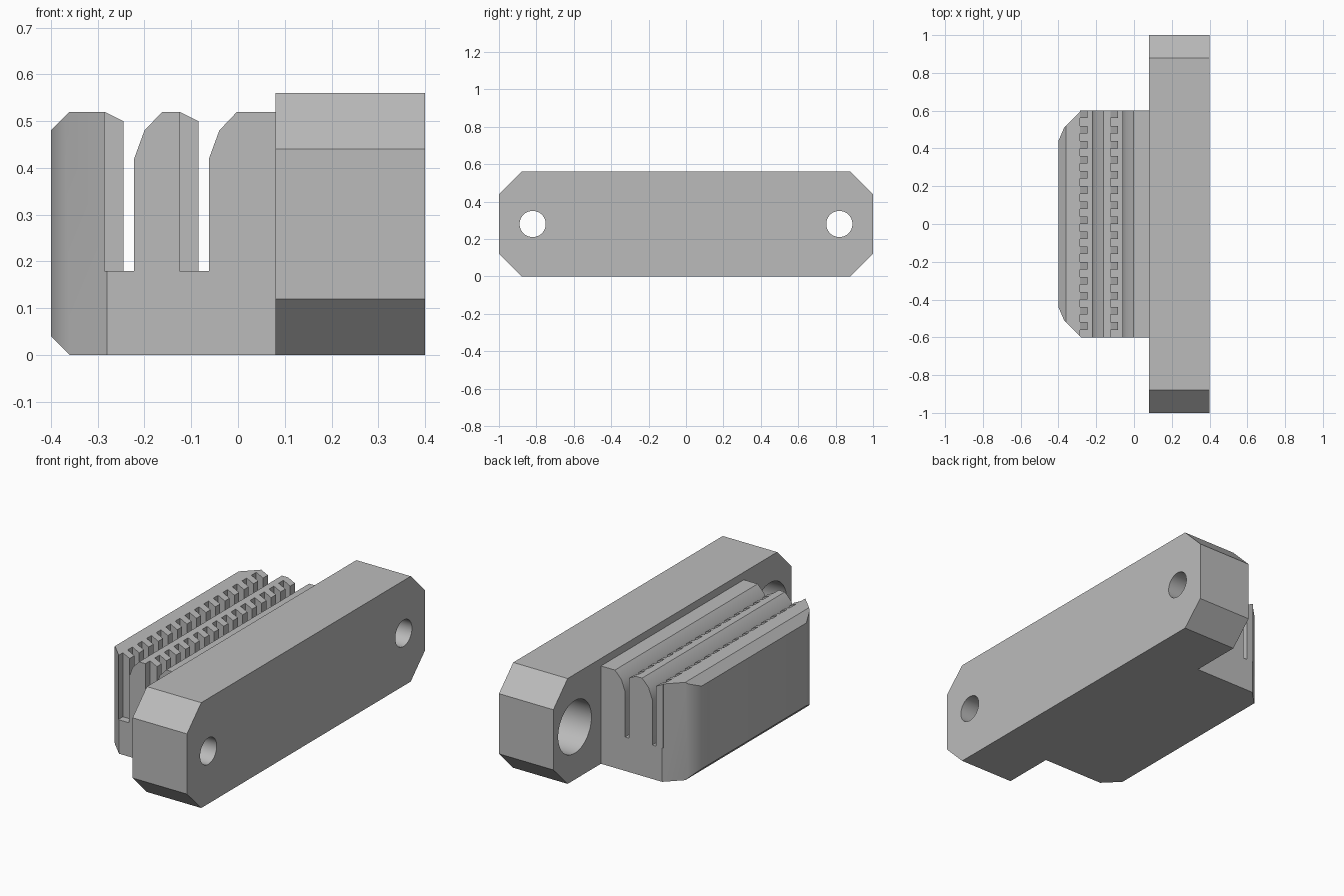
import bpy, bmesh, math
from mathutils import Vector

cube = bpy.data.objects.get("Cube")
if cube:
    bpy.data.objects.remove(cube, do_unlink=True)

grey = bpy.data.materials.new("light grey plastic")
grey.use_nodes = True
colour = (0.5, 0.5, 0.5, 1)
grey.diffuse_color = colour
grey.node_tree.nodes["Principled BSDF"].inputs["Base Color"].default_value = colour


def prism(name, points, axis, start, end):
    """Extrude a closed outline along an axis (0 = x, 1 = y, 2 = z)."""
    bm = bmesh.new()
    verts = []
    for p in points:
        co = list(p)
        co.insert(axis, start)
        verts.append(bm.verts.new(co))
    face = bm.faces.new(verts)
    out = bmesh.ops.extrude_face_region(bm, geom=[face])
    move = Vector((0, 0, 0))
    move[axis] = end - start
    moved = [g for g in out["geom"] if isinstance(g, bmesh.types.BMVert)]
    bmesh.ops.translate(bm, vec=move, verts=moved)
    bmesh.ops.recalc_face_normals(bm, faces=bm.faces)
    mesh = bpy.data.meshes.new(name)
    bm.to_mesh(mesh)
    bm.free()
    mesh.materials.append(grey)
    obj = bpy.data.objects.new(name, mesh)
    bpy.context.collection.objects.link(obj)
    return obj


def circle(y, z, r, n=48):
    return [(y + r * math.cos(math.tau * i / n), z + r * math.sin(math.tau * i / n))
            for i in range(n)]


def combine(obj, tool, operation):
    """Apply a boolean and remove the helper."""
    mod = obj.modifiers.new("cut", 'BOOLEAN')
    mod.operation = operation
    mod.solver = 'EXACT'
    mod.object = tool
    bpy.context.view_layer.objects.active = obj
    bpy.ops.object.modifier_apply(modifier=mod.name)
    bpy.data.objects.remove(tool, do_unlink=True)


def smooth(obj):
    bpy.ops.object.select_all(action='DESELECT')
    obj.select_set(True)
    bpy.context.view_layer.objects.active = obj
    bpy.ops.object.shade_smooth_by_angle(angle=math.radians(30))


# Mounting bar with chamfered ends and counterbored screw holes
half = [(0.88, 0), (1, 0.12), (1, 0.44), (0.88, 0.56)]
outline = half + [(-y, z) for y, z in reversed(half)]
bar = prism("mounting_bar", outline, 0, 0.08, 0.4)
for side in (-1, 1):
    combine(bar, prism("screw_hole", circle(side * 0.82, 0.28, 0.07), 0, 0, 0.5), 'DIFFERENCE')
    combine(bar, prism("counterbore", circle(side * 0.82, 0.28, 0.14), 0, 0, 0.28), 'DIFFERENCE')
smooth(bar)

# Clamp block: two belt slots between three walls
FLOOR, TOP = 0.18, 0.52
profile = [(0.08, 0), (-0.36, 0), (-0.4, 0.04), (-0.4, 0.48), (-0.36, TOP)]
for root, lead in ((-0.285, -0.222), (-0.125, -0.062)):
    profile += [(root, TOP), (root, FLOOR), (lead, FLOOR), (lead, 0.42),
                (lead + 0.022, 0.48), (lead + 0.06, TOP)]
profile.append((0.08, TOP))
block = prism("clamp_block", profile, 1, -0.6, 0.6)

# Corner bevels of the block, seen in plan
edge = [(0.2, 0.7), (-0.18, 0.7), (-0.37, 0.51), (-0.4, 0.44), (-0.41, 0.417)]
plan = edge + [(x, -y) for x, y in reversed(edge)]
combine(block, prism("plan_trim", plan, 2, -0.1, 0.7), 'INTERSECT')
smooth(block)

# Belt teeth along each slot
PITCH = 0.08
for label, root in (("outer", -0.285), ("inner", -0.125)):
    tooth = [(root, FLOOR), (root + 0.04, FLOOR), (root + 0.04, 0.5), (root, TOP)]
    for i in range(15):
        y = 0.6 - i * PITCH
        prism(f"{label}_tooth_{i + 1}", tooth, 1, y - PITCH / 2, y)
